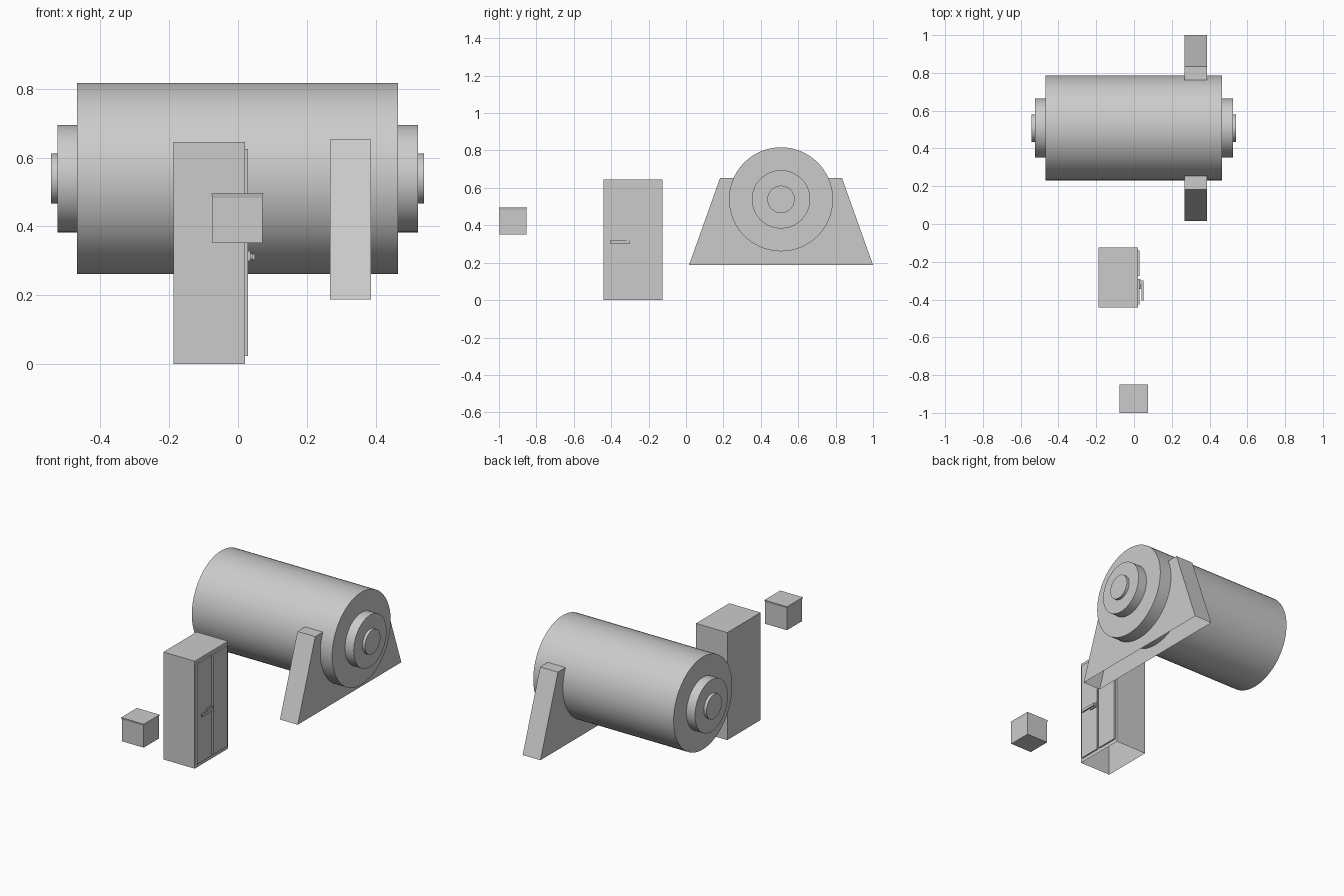
import bpy, bmesh, math
from mathutils import Matrix, Vector

if "Cube" in bpy.data.objects:
    bpy.data.objects.remove(bpy.data.objects["Cube"], do_unlink=True)

grey = bpy.data.materials.new("light_grey")
grey.use_nodes = True
colour = (0.6, 0.6, 0.6, 1)
grey.diffuse_color = colour
grey.node_tree.nodes["Principled BSDF"].inputs["Base Color"].default_value = colour


def finish(name, bm):
    bmesh.ops.recalc_face_normals(bm, faces=bm.faces)
    mesh = bpy.data.meshes.new(name)
    bm.to_mesh(mesh)
    bm.free()
    obj = bpy.data.objects.new(name, mesh)
    bpy.context.collection.objects.link(obj)
    mesh.materials.append(grey)
    return obj


def open_bottom(bm):
    bm.normal_update()
    down = [f for f in bm.faces if f.normal.z < -0.9]
    bmesh.ops.delete(bm, geom=down, context='FACES_ONLY')


def box(name, x, y, z, bottom=True, flare=0):
    """Box from (min, max) ranges; flare narrows the lower rim."""
    bm = bmesh.new()
    bmesh.ops.create_cube(bm, size=1)
    size = Vector((x[1] - x[0], y[1] - y[0], z[1] - z[0]))
    centre = Vector((sum(x), sum(y), sum(z))) / 2
    for v in bm.verts:
        low = v.co.z < 0
        v.co = v.co * size
        if low:
            v.co.x -= math.copysign(flare, v.co.x)
            v.co.y -= math.copysign(flare, v.co.y)
        v.co += centre
    if not bottom:
        bmesh.ops.recalc_face_normals(bm, faces=bm.faces)
        open_bottom(bm)
    return finish(name, bm)


# Drum with stepped hubs and axle stubs, turned around the x axis
steps = [(-0.543, 0), (-0.543, 0.073), (-0.525, 0.073), (-0.525, 0.156),
         (-0.468, 0.156), (-0.468, 0.278), (0.465, 0.278), (0.465, 0.156),
         (0.523, 0.156), (0.523, 0.073), (0.54, 0.073), (0.54, 0)]
bm = bmesh.new()
verts = [bm.verts.new((x, 0, r)) for x, r in steps]
edges = [bm.edges.new(pair) for pair in zip(verts, verts[1:])]
bmesh.ops.spin(bm, geom=verts + edges, cent=(0, 0, 0), axis=(1, 0, 0),
               angle=math.tau, steps=72, use_duplicate=False)
bmesh.ops.remove_doubles(bm, verts=bm.verts, dist=0.0005)
bmesh.ops.transform(bm, matrix=Matrix.Translation((0, 0.508, 0.539)), verts=bm.verts)
drum = finish("drum", bm)
bpy.ops.object.select_all(action='DESELECT')
drum.select_set(True)
bpy.context.view_layer.objects.active = drum
bpy.ops.object.shade_smooth_by_angle(angle=math.radians(30))

# Trapezoid stand, open underneath
bm = bmesh.new()
outline = [(0.016, 0.187), (1.0, 0.187), (0.834, 0.653), (0.182, 0.653)]
side = bm.faces.new([bm.verts.new((0.268, y, z)) for y, z in outline])
extruded = bmesh.ops.extrude_face_region(bm, geom=[side], use_keep_orig=True)["geom"]
bmesh.ops.translate(bm, vec=(0.118, 0, 0),
                    verts=[g for g in extruded if isinstance(g, bmesh.types.BMVert)])
bmesh.ops.recalc_face_normals(bm, faces=bm.faces)
open_bottom(bm)
finish("drum_stand", bm)

# Cabinet body, open underneath, with two door panels
box("cabinet", (-0.187, 0.021), (-0.441, -0.125), (0, 0.646), bottom=False)
for name, y in (("front_door", (-0.427, -0.290)), ("rear_door", (-0.276, -0.140))):
    box(name, (0.02, 0.029), y, (0.023, 0.625))

# Door handle
box("handle_plate", (0.028, 0.036), (-0.345, -0.294), (0.299, 0.328))
box("handle_stem", (0.034, 0.044), (-0.318, -0.302), (0.306, 0.321))
box("handle_lever", (0.041, 0.049), (-0.405, -0.300), (0.304, 0.320))

# Small box with a flared lid
box("small_box", (-0.074, 0.071), (-0.997, -0.853), (0.352, 0.484))
box("small_box_lid", (-0.077, 0.074), (-1.0, -0.85), (0.482, 0.495), flare=0.003)
